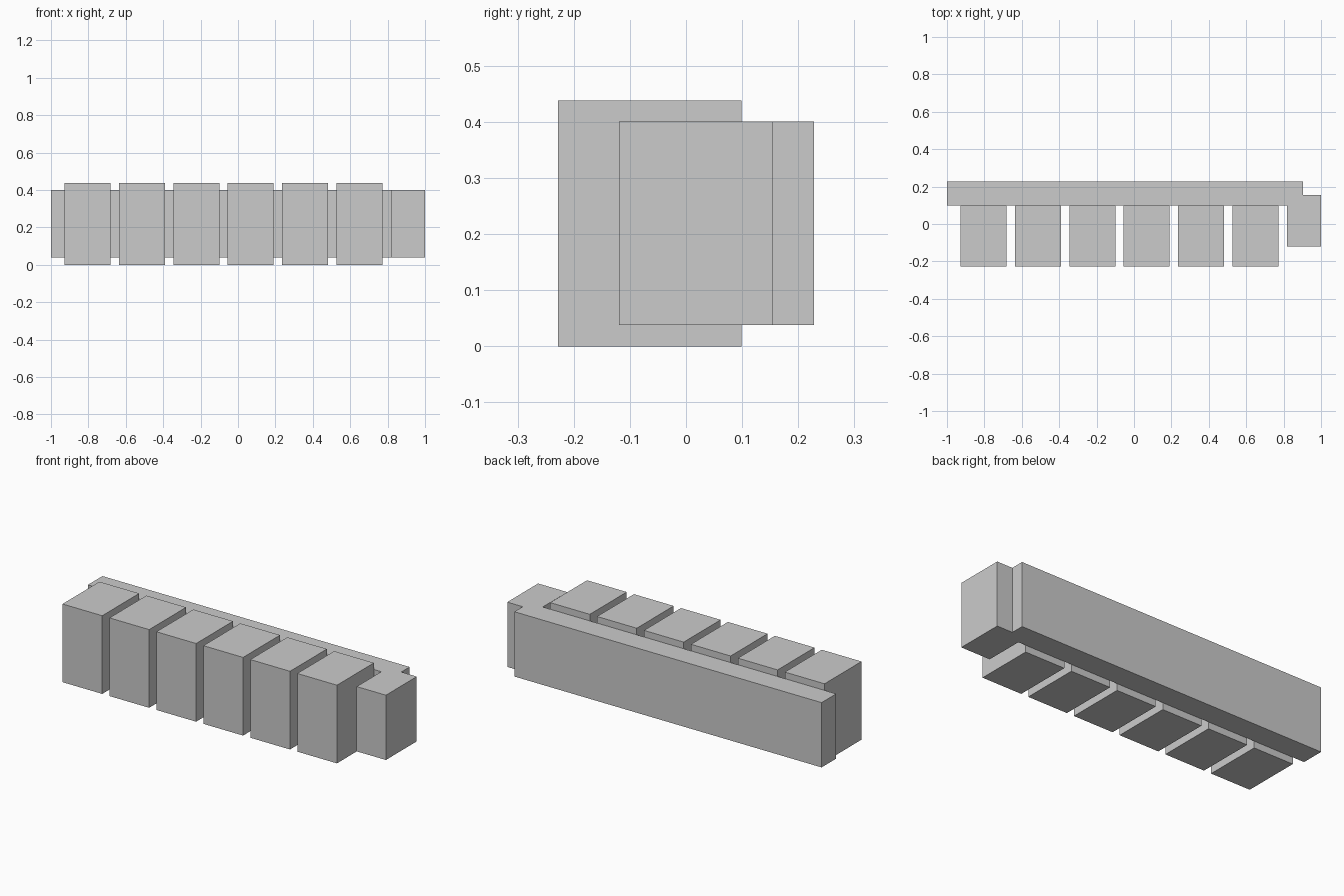
import bpy, bmesh

if "Cube" in bpy.data.objects:
    bpy.data.objects.remove(bpy.data.objects["Cube"])


def prism(name, outline, z0, z1):
    """Extrude a counter-clockwise plan outline from z0 to z1."""
    bm = bmesh.new()
    face = bm.faces.new([bm.verts.new((x, y, z0)) for x, y in outline])
    top = bmesh.ops.extrude_face_region(bm, geom=[face])["geom"]
    verts = [v for v in top if isinstance(v, bmesh.types.BMVert)]
    bmesh.ops.translate(bm, verts=verts, vec=(0, 0, z1 - z0))
    bmesh.ops.recalc_face_normals(bm, faces=bm.faces)
    mesh = bpy.data.meshes.new(name)
    bm.to_mesh(mesh)
    bm.free()
    obj = bpy.data.objects.new(name, mesh)
    bpy.context.collection.objects.link(obj)
    return obj


Y_FRONT, Y_JOIN, Y_BACK = -0.228, 0.099, 0.228

# Long back rail with the stepped return at its right end
prism("back_rail", [(-1, Y_JOIN), (0.819, Y_JOIN), (0.819, -0.119), (1, -0.119),
                    (1, 0.154), (0.904, 0.154), (0.904, Y_BACK), (-1, Y_BACK)],
      0.038, 0.401)

# Row of six evenly spaced blocks in front of the rail
WIDTH, PITCH, START = 0.246, 0.291, -0.928
for i in range(6):
    x0 = START + i * PITCH
    x1 = x0 + WIDTH
    prism(f"front_block_{i + 1}",
          [(x0, Y_FRONT), (x1, Y_FRONT), (x1, Y_JOIN), (x0, Y_JOIN)], 0, 0.438)
